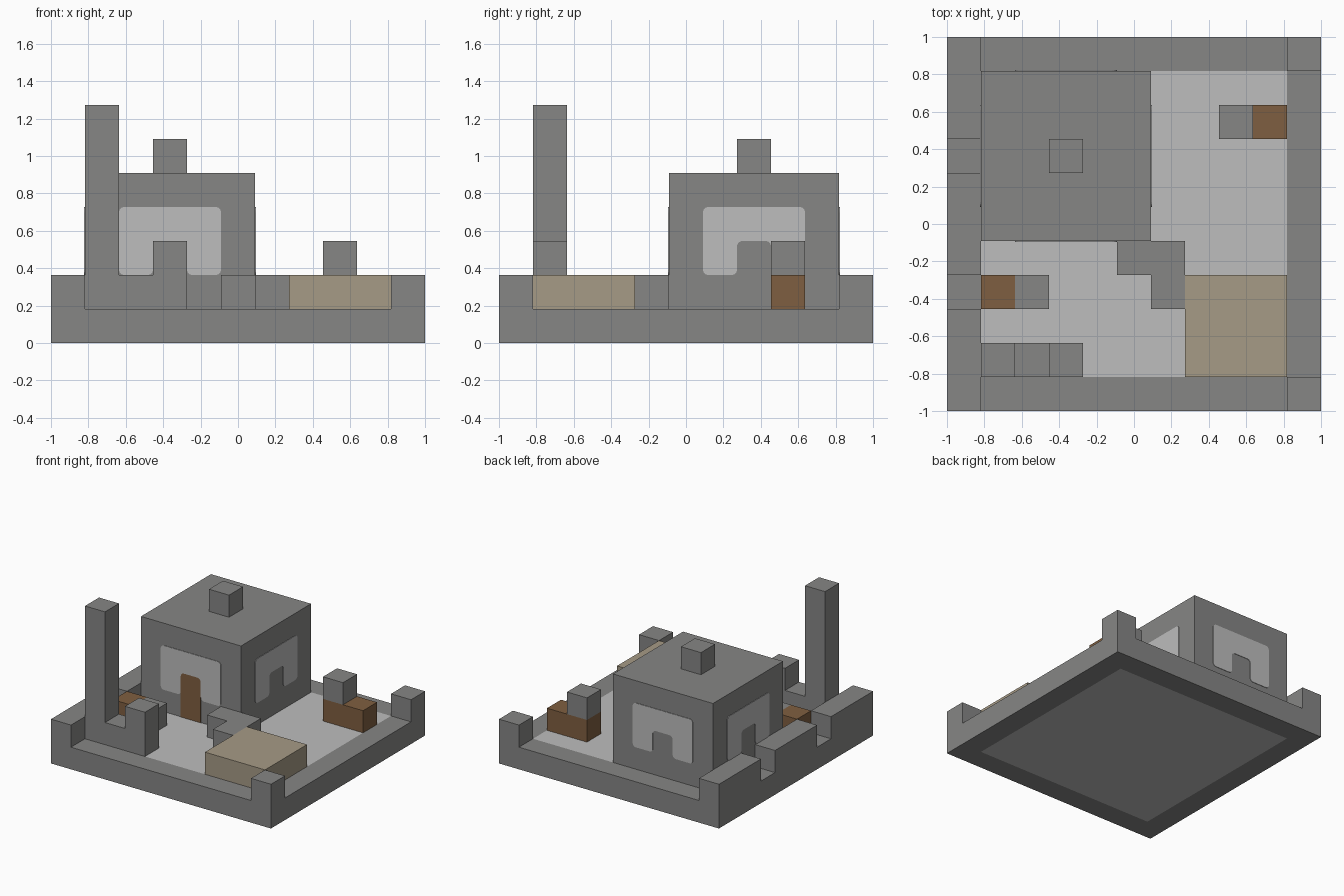
import bpy
import bmesh
from math import pi
from mathutils import Matrix, Vector

U = 2 / 11  # one building block

cube = bpy.data.objects.get("Cube")
if cube:
    bpy.data.objects.remove(cube, do_unlink=True)


def material(name, rgb):
    m = bpy.data.materials.new(name)
    m.use_nodes = True
    m.diffuse_color = (*rgb, 1)
    m.node_tree.nodes["Principled BSDF"].inputs["Base Color"].default_value = (*rgb, 1)
    return m


STONE = material("grey stone", (0.24, 0.24, 0.235))
PALE = material("pale grey", (0.51, 0.51, 0.51))
TAN = material("tan", (0.38, 0.325, 0.238))
WOOD = material("brown wood", (0.212, 0.114, 0.052))


def finish(name, bm, *mats):
    bmesh.ops.recalc_face_normals(bm, faces=bm.faces)
    mesh = bpy.data.meshes.new(name)
    bm.to_mesh(mesh)
    bm.free()
    for m in mats:
        mesh.materials.append(m)
    obj = bpy.data.objects.new(name, mesh)
    bpy.context.collection.objects.link(obj)
    return obj


def box_mesh(x, y, z, w, d, h):
    """Box from a lowest-corner block index and a size in blocks."""
    bm = bmesh.new()
    bmesh.ops.create_cube(bm, size=U)
    bmesh.ops.scale(bm, vec=(w, d, h), verts=bm.verts)
    centre = Vector((x + w / 2 - 5.5, y + d / 2 - 5.5, z + h / 2)) * U
    bmesh.ops.translate(bm, vec=centre, verts=bm.verts)
    return bm


def block(name, mat, *dims):
    return finish(name, box_mesh(*dims), mat)


def wall_plate(name, mat, outline, angle, round_above):
    """Thin plate on a house wall, with rounded corners above a height."""
    bm = bmesh.new()
    bm.faces.new([bm.verts.new((u * U, -2.5 * U, z * U)) for u, z in outline])
    corners = [v for v in bm.verts if v.co.z > round_above * U]
    bmesh.ops.bevel(bm, geom=corners, offset=0.028, segments=4,
                    profile=0.5, affect='VERTICES')
    ext = bmesh.ops.extrude_face_region(bm, geom=bm.faces[:])
    moved = [g for g in ext["geom"] if isinstance(g, bmesh.types.BMVert)]
    bmesh.ops.translate(bm, vec=(0, -0.004, 0), verts=moved)
    place = Matrix.Translation((-2 * U, 2 * U, 0)) @ Matrix.Rotation(angle, 4, 'Z')
    bmesh.ops.transform(bm, matrix=place, verts=bm.verts)
    return finish(name, bm, mat)


# Ground slab with a stone rim and a pale field on top and underneath
slab = box_mesh(0, 0, 0, 11, 11, 1)
slab.normal_update()
caps = [f for f in slab.faces if abs(f.normal.z) > 0.9]
bmesh.ops.inset_individual(slab, faces=caps, thickness=U, use_even_offset=True)
for f in caps:
    f.material_index = 1
finish("ground_slab", slab, STONE, PALE)

# Corner posts and the left-hand boundary wall with two gaps
for end, y in (("front", 0), ("back", 10)):
    block(end + "_corner_post", STONE, 10, y, 1, 1, 1, 1)
for i in range(3):
    block(f"boundary_wall_{i + 1}", STONE, 0, 4 * i, 1, 1, 3, 1)

# House
block("house_walls", STONE, 1, 5, 1, 5, 5, 4)
block("chimney", STONE, 3, 7, 5, 1, 1, 1)
arch = [(-1.5, 2), (-.5, 2), (-.5, 3), (.5, 3), (.5, 2), (1.5, 2), (1.5, 4), (-1.5, 4)]
for i, side in enumerate(("front", "left", "back", "right")):
    wall_plate(side + "_wall_panel", PALE, arch, i * pi / 2, 0)
wall_plate("front_door", WOOD, [(-.5, 1), (.5, 1), (.5, 3), (-.5, 3)], 0, 2)

# Tower with a low link to a short pillar
block("tower", STONE, 1, 1, 1, 1, 1, 6)
block("tower_link", STONE, 2, 1, 1, 1, 1, 1)
block("short_pillar", STONE, 3, 1, 1, 1, 1, 2)

# Yard furniture
block("side_crate", WOOD, 1, 3, 1, 1, 1, 1)
block("side_stone", STONE, 2, 3, 1, 1, 1, 1)
block("low_wall", STONE, 5, 4, 1, 2, 1, 1)
block("low_wall_return", STONE, 6, 3, 1, 1, 1, 1)
block("tan_platform", TAN, 7, 1, 1, 3, 3, 1)
block("bench", WOOD, 8, 8, 1, 2, 1, 1)
block("bench_stone", STONE, 8, 8, 2, 1, 1, 1)
